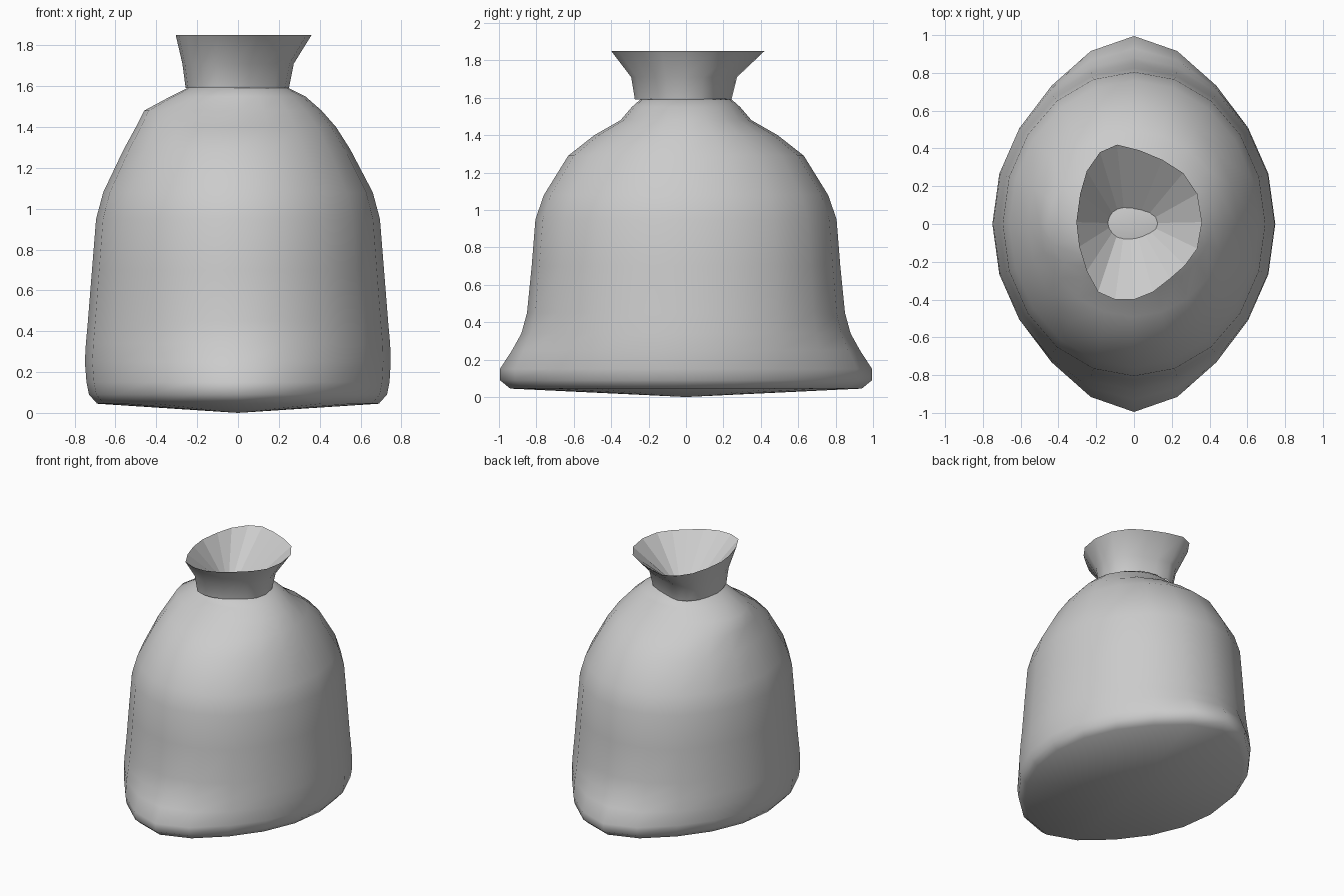
import bpy, bmesh
from math import sin, cos, pi

if "Cube" in bpy.data.objects:
    bpy.data.objects.remove(bpy.data.objects["Cube"])

SIDES = 20


def loft(bm, rings, smooth=True):
    """Skin a list of vertex rings and return nothing; a ring of one vertex is a tip."""
    for low, high in zip(rings, rings[1:]):
        n = max(len(low), len(high))
        for i in range(n):
            j = (i + 1) % n
            if len(low) == 1:
                f = bm.faces.new((low[0], high[j], high[i]))
            elif len(high) == 1:
                f = bm.faces.new((low[i], low[j], high[0]))
            else:
                f = bm.faces.new((low[i], low[j], high[j], high[i]))
            f.smooth = smooth


def finish(bm, name, sharp_angle):
    for e in bm.edges:
        if len(e.link_faces) == 2 and e.calc_face_angle(0) > sharp_angle:
            e.smooth = False
    mesh = bpy.data.meshes.new(name)
    bm.to_mesh(mesh)
    bm.free()
    obj = bpy.data.objects.new(name, mesh)
    bpy.context.collection.objects.link(obj)
    return obj


# Sack body: z, left half width, right half width, half depth, corner pull in y
profile = [
    (0.045, 0.69, 0.69, 0.82, 0.12),
    (0.09, 0.73, 0.73, 0.865, 0.13),
    (0.15, 0.742, 0.742, 0.87, 0.125),
    (0.25, 0.75, 0.748, 0.86, 0.07),
    (0.34, 0.745, 0.745, 0.85, 0.03),
    (0.45, 0.735, 0.735, 0.84, 0.01),
    (0.70, 0.715, 0.715, 0.825, 0),
    (0.95, 0.695, 0.695, 0.805, 0),
    (1.08, 0.66, 0.66, 0.76, 0),
    (1.29, 0.56, 0.55, 0.63, 0),
    (1.40, 0.50, 0.48, 0.49, 0),
    (1.48, 0.46, 0.41, 0.35, 0),
    (1.55, 0.33, 0.33, 0.29, 0),
    (1.59, 0.25, 0.25, 0.245, 0),
    (1.62, 0.13, 0.13, 0.075, 0),
]
bm = bmesh.new()
rings = [[bm.verts.new((0, 0, 0))]]
for z, left, right, depth, pull in profile:
    ring = []
    for i in range(SIDES):
        a = 2 * pi * i / SIDES
        c, s = cos(a), sin(a)
        y = depth * s + pull * s * abs(s) ** 6
        ring.append(bm.verts.new(((right if c > 0 else left) * c, y, z)))
    rings.append(ring)
rings.append([bm.verts.new((-0.01, 0, 1.63))])
loft(bm, rings)
finish(bm, "sack_body", 1.2)

# Gathered neck: irregular rim outline scaled down to the tie and into the funnel
rim = [(0.36, 0.01), (0.335, 0.16), (0.26, 0.27), (0.15, 0.34), (0.03, 0.39),
       (-0.09, 0.42), (-0.18, 0.38), (-0.25, 0.28), (-0.285, 0.16), (-0.305, 0.01),
       (-0.29, -0.12), (-0.25, -0.25), (-0.19, -0.36), (-0.10, -0.40), (0.0, -0.40),
       (0.10, -0.36), (0.19, -0.29), (0.27, -0.22), (0.335, -0.13)]


def neck_ring(bm, z, sx, sy, cx, cy):
    return [bm.verts.new((cx + (x - 0.027) * sx, cy + (y - 0.01) * sy, z)) for x, y in rim]


bm = bmesh.new()
outer = [neck_ring(bm, 1.59, 0.76, 0.63, -0.004, -0.015),
         neck_ring(bm, 1.71, 0.82, 0.69, 0.0, -0.01),
         neck_ring(bm, 1.85, 1, 1, 0.027, 0.01)]
loft(bm, outer)
inner = neck_ring(bm, 1.605, 0.36, 0.16, -0.01, 0.005)
loft(bm, [outer[-1], inner], smooth=False)
finish(bm, "sack_neck", 0.9)
